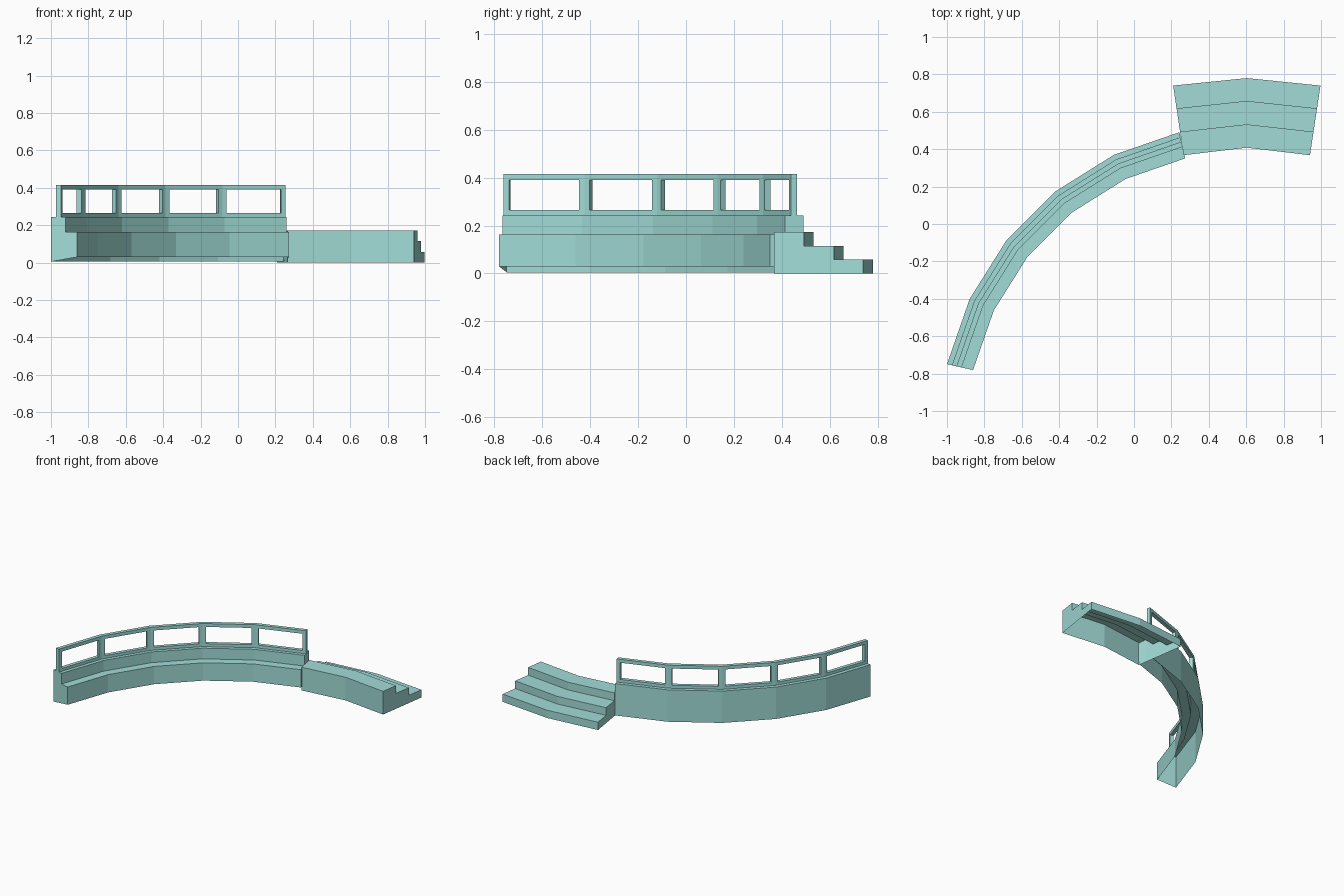
import bpy, bmesh
from math import cos, sin, radians

if "Cube" in bpy.data.objects:
    bpy.data.objects.remove(bpy.data.objects["Cube"])

CX, CY = 0.6, -1.11            # centre of the curved bench
R_OUT, R_IN = 1.64, 1.497      # back and front radii of the bench
A0, A1, SEGS = 167.3, 102.6, 5

mat = bpy.data.materials.new("teal")
mat.diffuse_color = (0.36, 0.72, 0.68, 1)
mat.use_nodes = True
mat.node_tree.nodes["Principled BSDF"].inputs["Base Color"].default_value = mat.diffuse_color


def loft(bm, stations, skip=()):
    """Skin closed sections, cap both ends, leave out the section edges in skip."""
    rows = [[bm.verts.new(p) for p in s] for s in stations]
    n = len(rows[0])
    for a, b in zip(rows, rows[1:]):
        for i in range(n):
            if i not in skip:
                j = (i + 1) % n
                bm.faces.new((a[i], a[j], b[j], b[i]))
    bm.faces.new(rows[0][::-1])
    bm.faces.new(rows[-1])


def finish(bm, name):
    bmesh.ops.recalc_face_normals(bm, faces=bm.faces)
    me = bpy.data.meshes.new(name)
    bm.to_mesh(me)
    bm.free()
    me.materials.append(mat)
    bpy.context.collection.objects.link(bpy.data.objects.new(name, me))


def ring(i):
    """Unit direction of one corner of the five-sided arc."""
    a = radians(A0 + (A1 - A0) * i / SEGS)
    return cos(a), sin(a)


def section(u, profile):
    """Place a (depth, height) profile at position u along the faceted arc."""
    i = min(int(u), SEGS - 1)
    f = u - i
    (ax, ay), (bx, by) = ring(i), ring(i + 1)
    dx, dy = ax + (bx - ax) * f, ay + (by - ay) * f
    pts = []
    for t, z in profile:
        r = R_OUT + (R_IN - R_OUT) * t
        pts.append((CX + dx * r, CY + dy * r, z))
    return pts


def sweep(bm, us, profile, skip=()):
    loft(bm, [section(u, profile) for u in us], skip)


def rail_box(z0, z1):
    return [(0.19, z0), (0.19, z1), (0.38, z1), (0.38, z0)]


# Curved bench with a raised back ledge, open underneath
bm = bmesh.new()
sweep(bm, range(SEGS + 1),
      [(0, 0.005), (0, 0.243), (0.56, 0.243), (0.56, 0.163), (1, 0.163), (1, 0.03)],
      skip={5})
finish(bm, "curved_bench")

# Railing: lower rail, upper rail and a post at every corner
for name, z0, z1 in (("lower_rail", 0.243, 0.265), ("upper_rail", 0.39, 0.415)):
    bm = bmesh.new()
    sweep(bm, range(SEGS + 1), rail_box(z0, z1))
    finish(bm, name)
bm = bmesh.new()
for i in range(SEGS + 1):
    us = sorted({max(i - 0.068, 0), i, min(i + 0.068, SEGS)})
    sweep(bm, us, rail_box(0.265, 0.39), skip={1, 3})
finish(bm, "rail_posts")

# Three bent steps, tall side at the front, open underneath
steps = [(0.408, 0), (0.408, 0.173), (0.533, 0.173), (0.533, 0.115),
         (0.658, 0.115), (0.658, 0.058), (0.78, 0.058), (0.78, 0)]


def step_section(side):
    pts = []
    for y, z in steps:
        half = 0.338 + (y - 0.408) * 0.15
        pts.append((0.603 + side * half, y - 0.04 * abs(side), z))
    return pts


bm = bmesh.new()
loft(bm, [step_section(s) for s in (-1, 0, 1)], skip={7})
finish(bm, "steps")
